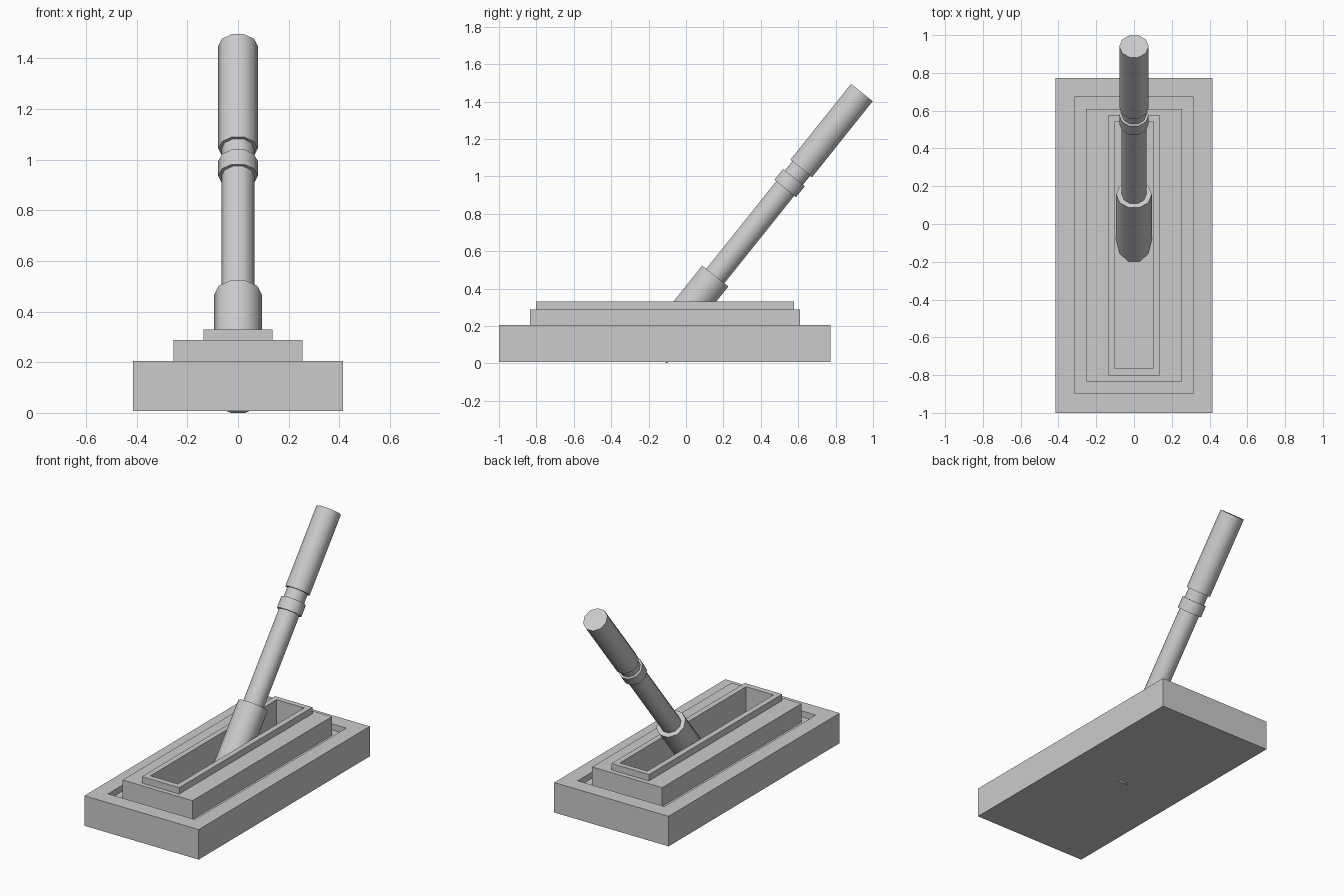
import bpy, bmesh, math
from mathutils import Vector, Matrix

if "Cube" in bpy.data.objects:
    bpy.data.objects.remove(bpy.data.objects["Cube"])


def loft(name, rings):
    """Join successive vertex rings with quads and cap both ends."""
    bm = bmesh.new()
    loops = [[bm.verts.new(p) for p in ring] for ring in rings]
    n = len(loops[0])
    for a, b in zip(loops, loops[1:]):
        for i in range(n):
            j = (i + 1) % n
            bm.faces.new((a[i], a[j], b[j], b[i]))
    bm.faces.new(loops[0][::-1])
    bm.faces.new(loops[-1])
    bmesh.ops.recalc_face_normals(bm, faces=bm.faces)
    mesh = bpy.data.meshes.new(name)
    bm.to_mesh(mesh)
    bm.free()
    obj = bpy.data.objects.new(name, mesh)
    bpy.context.collection.objects.link(obj)
    return obj


def rect(hx, y0, y1, z):
    return [(-hx, y0, z), (hx, y0, z), (hx, y1, z), (-hx, y1, z)]


def circle(r, z, sides=10):
    step = math.tau / sides
    return [(r * math.cos(i * step), r * math.sin(i * step), z) for i in range(sides)]


# Base plate: groove around a stepped block with a sunken slot
outer = (0.415, -1.0, 0.773)
opening = (0.315, -0.897, 0.673)
block = (0.254, -0.834, 0.61)
rim = (0.136, -0.803, 0.578)
slot = (0.1, -0.765, 0.543)
FLOOR = 0.165
loft("base_plate", [
    rect(*outer, 0.008), rect(*outer, 0.205),
    rect(*opening, 0.205), rect(*opening, FLOOR),
    rect(*block, FLOOR), rect(*block, 0.288),
    rect(*rim, 0.288), rect(*rim, 0.33),
    rect(*slot, 0.33), rect(*slot, FLOOR),
])

# Lever: ten-sided lathe profile (radius, distance), tilted towards the back
profile = [
    (0.094, 0.0), (0.094, 0.526),        # socket
    (0.065, 0.526), (0.065, 1.125),      # rod
    (0.078, 1.125), (0.078, 1.2),        # collar
    (0.065, 1.2), (0.065, 1.263),        # neck
    (0.078, 1.263), (0.078, 1.782),      # grip
]
lever = loft("lever", [circle(r, d) for r, d in profile])
tilt = Vector((0, 0, 1)).rotation_difference(Vector((0, 0.624, 0.781)))
lever.data.transform(Matrix.Translation((0, -0.172, 0.056)) @ tilt.to_matrix().to_4x4())

bpy.ops.object.select_all(action='DESELECT')
lever.select_set(True)
bpy.context.view_layer.objects.active = lever
bpy.ops.object.shade_smooth_by_angle(angle=math.radians(50))
